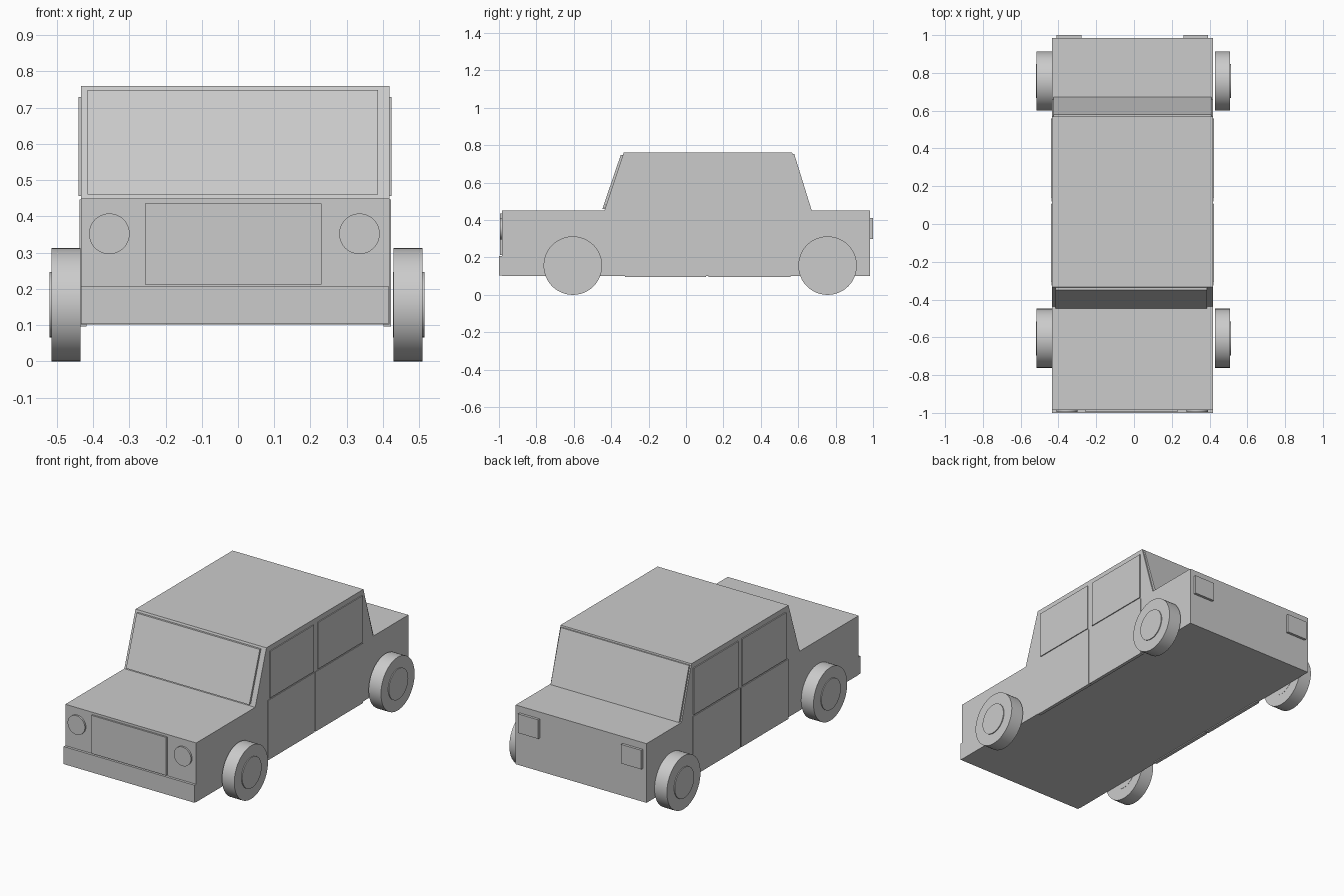
import bpy, bmesh, math
from mathutils import Matrix

if "Cube" in bpy.data.objects:
    bpy.data.objects.remove(bpy.data.objects["Cube"])

CX = -0.008  # body centre line


def finish(name, bm, smooth=False):
    bmesh.ops.recalc_face_normals(bm, faces=bm.faces)
    me = bpy.data.meshes.new(name)
    bm.to_mesh(me)
    bm.free()
    ob = bpy.data.objects.new(name, me)
    bpy.context.collection.objects.link(ob)
    if smooth:
        bpy.context.view_layer.objects.active = ob
        ob.select_set(True)
        bpy.ops.object.shade_smooth_by_angle(angle=math.radians(35))
        ob.select_set(False)
    return ob


def extrude_profile(name, points, x0, x1):
    """Extrude a closed (y, z) outline from x0 to x1."""
    bm = bmesh.new()
    face = bm.faces.new([bm.verts.new((x0, y, z)) for y, z in points])
    new = bmesh.ops.extrude_face_region(bm, geom=[face])["geom"]
    bmesh.ops.translate(bm, vec=(x1 - x0, 0, 0),
                        verts=[v for v in new if isinstance(v, bmesh.types.BMVert)])
    return finish(name, bm)


def box(name, x, y, z):
    pts = [(y[0], z[0]), (y[1], z[0]), (y[1], z[1]), (y[0], z[1])]
    return extrude_profile(name, pts, *x)


def disc(name, centre, radius, depth, axis, bevel=0):
    bm = bmesh.new()
    rot = Matrix.Rotation(math.pi / 2, 4, 'Y' if axis == 'X' else 'X')
    bmesh.ops.create_cone(bm, cap_ends=True, segments=48, radius1=radius, radius2=radius,
                          depth=depth, matrix=Matrix.Translation(centre) @ rot)
    return finish(name, bm, smooth=True)


# Lower body and sloped cabin
box("body", (-0.433, 0.418), (-0.985, 0.985), (0.102, 0.45))
extrude_profile("cabin", [(-0.437, 0.45), (0.66, 0.45), (0.568, 0.76), (-0.333, 0.76)],
                -0.433, 0.418)

# Windscreens lying on the slopes
extrude_profile("windscreen", [(-0.434, 0.46), (-0.447, 0.46), (-0.349, 0.748), (-0.335, 0.748)],
                -0.415, 0.386)
extrude_profile("rear_window", [(0.65, 0.452), (0.672, 0.452), (0.579, 0.752), (0.56, 0.752)],
                -0.425, 0.41)

# Doors and side windows, both sides
for side in (-1, 1):
    label = "left" if side < 0 else "right"
    inner, outer = sorted((CX + side * 0.41, CX + side * 0.4295))
    for part, ys in (("front", (-0.325, 0.108)), ("rear", (0.12, 0.56))):
        box(f"{label}_{part}_door", (inner, outer), ys, (0.096, 0.447))
        box(f"{label}_{part}_side_window", sorted((inner + side * 0.002, outer + side * 0.002)),
            (ys[0] + 0.02, ys[1] - 0.006), (0.456, 0.73))

    # Lights
    disc(f"{label}_headlight", (CX - 0.002 + side * 0.345, -0.984, 0.352), 0.056, 0.022, 'Y')
    tx = CX + side * 0.335
    box(f"{label}_tail_light", (tx - 0.066, tx + 0.066), (0.97, 1.0), (0.298, 0.41))

    # Wheels with hub caps
    for part, y in (("front", -0.605), ("rear", 0.757)):
        wx = -0.003 + side * 0.472
        disc(f"{label}_{part}_wheel", (wx, y, 0.1565), 0.1565, 0.08, 'X')
        disc(f"{label}_{part}_hub_cap", (wx + side * 0.002, y, 0.1565), 0.09, 0.086, 'X')

# Nose details
box("grille", (-0.257, 0.23), (-0.995, -0.97), (0.212, 0.436))
box("front_bumper", (-0.433, 0.417), (-1.0, -0.97), (0.104, 0.207))
